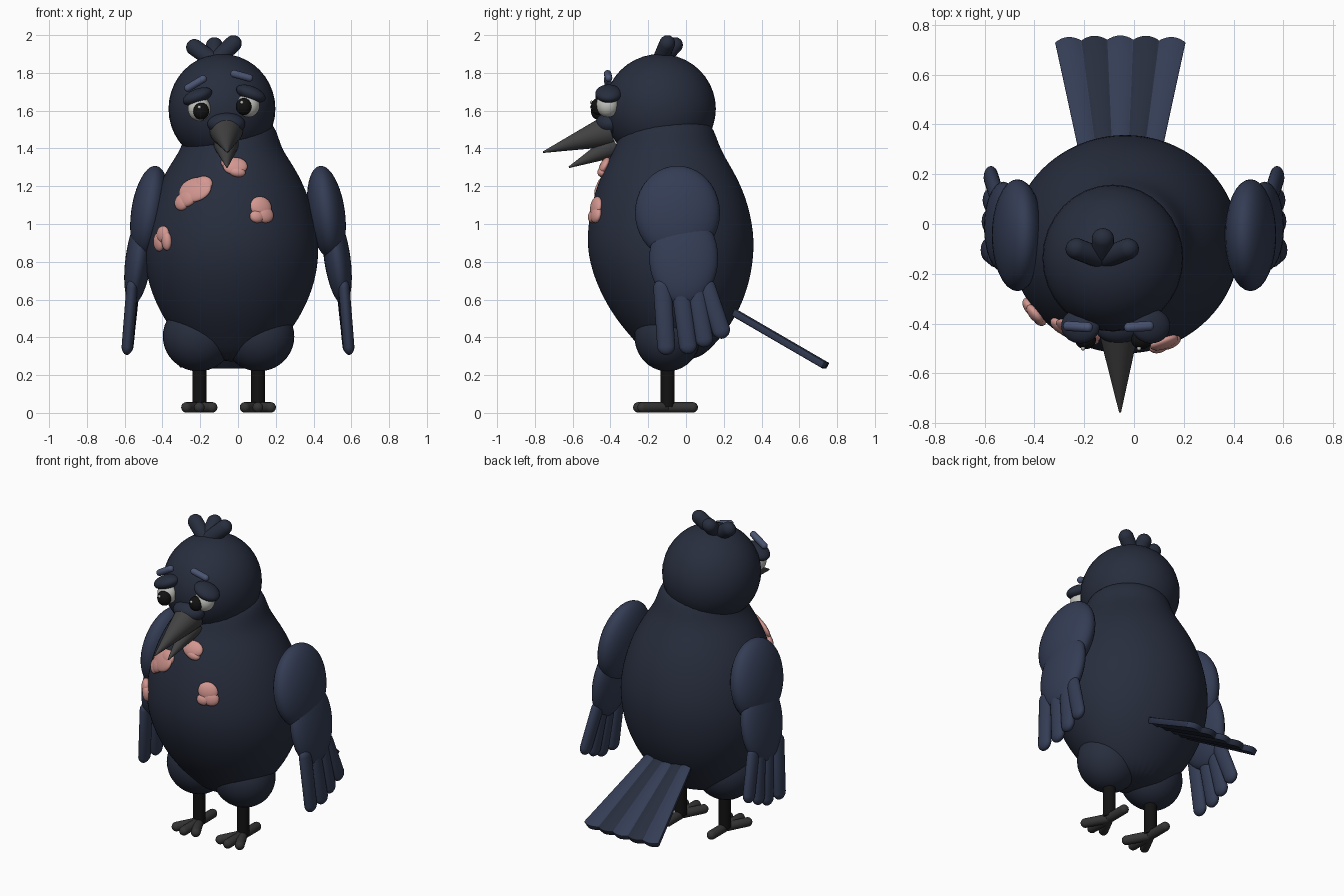
import bpy, bmesh, math
from mathutils import Vector, Matrix

if "Cube" in bpy.data.objects:
    bpy.data.objects.remove(bpy.data.objects["Cube"])


def material(name, r, g, b):
    m = bpy.data.materials.new(name)
    m.diffuse_color = (r, g, b, 1)
    m.use_nodes = True
    m.node_tree.nodes["Principled BSDF"].inputs["Base Color"].default_value = m.diffuse_color
    return m


NAVY = material("navy", .021, .027, .048)
SLATE = material("slate", .034, .046, .09)
BROW = material("brow_blue", .07, .09, .17)
PINK = material("pink", .66, .31, .28)
GREY = material("beak_grey", .055, .055, .055)
TOE = material("toe_grey", .035, .035, .037)
BLACK = material("black", .006, .006, .006)
WHITE = material("eye_white", .55, .55, .52)


def finish(name, bm, *mats):
    bmesh.ops.recalc_face_normals(bm, faces=bm.faces)
    me = bpy.data.meshes.new(name)
    bm.to_mesh(me)
    bm.free()
    ob = bpy.data.objects.new(name, me)
    bpy.context.collection.objects.link(ob)
    for m in mats:
        me.materials.append(m)
    bpy.ops.object.select_all(action='DESELECT')
    ob.select_set(True)
    bpy.context.view_layer.objects.active = ob
    bpy.ops.object.shade_smooth_by_angle(angle=math.radians(50))
    return ob


def ball(name, loc, radii, mat, rot=None):
    """Ellipsoid, optionally turned by a 4x4 rotation."""
    bm = bmesh.new()
    m = Matrix.Translation(loc) @ (rot or Matrix()) @ Matrix.Diagonal((*radii, 1))
    bmesh.ops.create_uvsphere(bm, u_segments=32, v_segments=20, radius=1, matrix=m)
    return finish(name, bm, mat)


def frame(a, b, side):
    """Origin at a, local z along a-b, local x near side."""
    z = (b - a).normalized()
    x = (side - z * side.dot(z)).normalized()
    m = Matrix((x, z.cross(x), z)).transposed().to_4x4()
    return Matrix.Translation(a) @ m


def capsule(name, a, b, rx, ry, mat, side=(1, 0, 0)):
    a, b = Vector(a), Vector(b)
    bm = bmesh.new()
    bmesh.ops.create_uvsphere(bm, u_segments=20, v_segments=13, radius=1)
    for v in bm.verts:
        top = v.co.z > 0
        v.co = Vector((v.co.x * rx, v.co.y * ry, v.co.z * max(rx, ry)))
        if top:
            v.co.z += (b - a).length
    bm.transform(frame(a, b, Vector(side)))
    return finish(name, bm, mat)


def cone(name, a, b, r1, r2, mat):
    a, b = Vector(a), Vector(b)
    bm = bmesh.new()
    d = (b - a).length
    bmesh.ops.create_cone(bm, cap_ends=True, segments=24, radius1=r1, radius2=r2,
                          depth=d, matrix=Matrix.Translation((0, 0, d / 2)))
    bm.transform(frame(a, b, Vector((1, 0, 0))))
    return finish(name, bm, mat)


# body: stacked ellipses (z, half width, front y, back y)
CX = -.035
RINGS = [(.27, .15, -.18, .06), (.38, .27, -.27, .17), (.5, .36, -.375, .26),
         (.65, .43, -.46, .325), (.8, .462, -.513, .356), (.95, .46, -.527, .362),
         (1.15, .41, -.49, .318), (1.3, .335, -.432, .24), (1.4, .262, -.375, .178),
         (1.5, .24, -.345, .15), (1.56, .19, -.28, .10)]
bm = bmesh.new()
N, loops = 32, []
for z, rx, f, k in RINGS:
    loops.append([bm.verts.new((CX + rx * 1.006 * math.cos(t), (f + k) / 2 + (k - f) / 2 * 1.006 * math.sin(t), z))
                  for t in (2 * math.pi * i / N for i in range(N))])
for lo, hi in zip(loops, loops[1:]):
    for i in range(N):
        bm.faces.new((lo[i], lo[(i + 1) % N], hi[(i + 1) % N], hi[i]))
bm.faces.new(loops[0])
bm.faces.new(loops[-1])
body = finish("body", bm, NAVY)
body.modifiers.new("subdivision", 'SUBSURF').levels = 2
body.modifiers[-1].render_levels = 2


def chest(x, z):
    """Point on the front of the body."""
    for p, q in zip(RINGS, RINGS[1:]):
        if p[0] <= z <= q[0]:
            t = (z - p[0]) / (q[0] - p[0])
            rx, f, k = (p[i] + t * (q[i] - p[i]) for i in (1, 2, 3))
            y = (f + k) / 2 - (k - f) / 2 * math.sqrt(max(.02, 1 - ((x - CX) / rx) ** 2))
            return Vector((x, y, z))


# head, beak and its feathered root
ball("head", (-.085, -.137, 1.61), (.283, .295, .29), NAVY)
ball("beak_root", (-.062, -.405, 1.53), (.1, .075, .06), NAVY)
cone("upper_beak", (-.062, -.40, 1.495), (-.056, -.757, 1.38), .088, .004, GREY)
cone("lower_beak", (-.062, -.37, 1.42), (-.058, -.62, 1.30), .066, .004, GREY)

# eyes, drooping lids and brows
for tag, ex, ez, px, pz, lx, lz, tilt in (
        ("left", -.205, 1.61, -.195, 1.597, -.215, 1.675, -22),
        ("right", .055, 1.63, .03, 1.622, .068, 1.69, 22)):
    ball(tag + "_eye", (ex, -.415, ez), (.06, .06, .065), WHITE)
    ball(tag + "_pupil", (px, -.465, pz), (.042, .038, .045), BLACK)
    ball(tag + "_eye_glint", (px - .01, -.5, pz + .022), (.009, .008, .009), WHITE)
    ball(tag + "_eyelid", (lx, -.41, lz), (.082, .07, .04), NAVY,
         Matrix.Rotation(math.radians(tilt), 4, 'Y'))
capsule("left_brow", (-.265, -.41, 1.72), (-.185, -.415, 1.768), .02, .02, BROW, (0, 1, 0))
capsule("right_brow", (-.02, -.415, 1.795), (.06, -.41, 1.773), .02, .02, BROW, (0, 1, 0))

# crest tufts
for i, tip in enumerate(((-.23, -.1, 1.935), (-.125, -.06, 1.945), (-.025, -.1, 1.955))):
    capsule(f"crest_tuft_{i + 1}", (-.125, -.14, 1.86), tip, .045, .042, NAVY)

# bare pink skin patches on the chest (x, z, half width, half height, tilt)
PATCHES = [(-.225, 1.18, .095, .07, 10), (-.295, 1.115, .045, .045, 0), (-.185, 1.21, .055, .045, 0),
           (-.265, 1.14, .06, .05, 30), (-.015, 1.305, .065, .05, 0), (-.005, 1.275, .045, .028, -10),
           (-.055, 1.325, .035, .035, 0), (.12, 1.09, .06, .055, -20), (.14, 1.05, .05, .045, -20),
           (.10, 1.04, .04, .035, 0), (-.395, .945, .045, .045, 20), (-.415, .905, .04, .05, 0),
           (-.375, .91, .03, .05, 0)]
for i, (x, z, rx, rz, ang) in enumerate(PATCHES):
    p = chest(x, z)
    u, w = chest(x + .03, z) - chest(x - .03, z), chest(x, z + .03) - chest(x, z - .03)
    n = u.cross(w).normalized()
    rot = frame(Vector(), n, u) @ Matrix.Rotation(math.radians(ang), 4, 'Z')
    ball(f"skin_patch_{i + 1}", p + n * .004, (rx, rz, .024), PINK, rot)

# wings, mirrored left and right
FEATHERS = [((-.125, .66), (-.105, .355)), ((-.03, .66), (.01, .36)),
            ((.05, .66), (.095, .395)), ((.11, .66), (.185, .44))]
for tag, s in (("right", 1), ("left", -1)):
    lean = Matrix.Rotation(math.radians(-8 * s), 4, 'Y')
    ball(tag + "_wing_shoulder", (.468 * s, -.045, 1.06), (.098, .225, .25), SLATE, lean)
    ball(tag + "_wing_forearm", (.525 * s, -.012, .82), (.07, .182, .25), SLATE, lean)
    for i, ((y0, z0), (y1, z1)) in enumerate(FEATHERS):
        x = (.572 - .004 * i) * s
        capsule(f"{tag}_wing_feather_{i + 1}", (x - .01 * s, y0, z0), (x + .014 * s, y1, z1), .03, .048, SLATE)

# fanned tail with scalloped end and alternating stripes
bm = bmesh.new()
COLS, ROWS = 40, 6
grid = []
for r in range(ROWS + 1):
    row = []
    for c in range(COLS + 1):
        s = 2 * c / COLS - 1
        t = r / ROWS
        t *= 1 - .035 * (1 - abs(math.sin(2.5 * math.pi * (s + 1)))) - .02 * s * s
        ridge = .008 * abs(math.sin(2.5 * math.pi * (s + 1)))
        row.append(bm.verts.new((-.055 + s * (.155 + .11 * t), .25 + .5 * t, .53 - .29 * t + ridge)))
    grid.append(row)
for r in range(ROWS):
    for c in range(COLS):
        f = bm.faces.new((grid[r][c], grid[r][c + 1], grid[r + 1][c + 1], grid[r + 1][c]))
        f.material_index = (c // (COLS // 5)) % 2
tail = finish("tail", bm, SLATE, NAVY)
mod = tail.modifiers.new("thickness", 'SOLIDIFY')
mod.thickness, mod.offset = .036, 0
mod = tail.modifiers.new("soft_edge", 'BEVEL')
mod.width, mod.segments = .012, 2

# thighs, legs and toes
for tag, x in (("left", -.205), ("right", .105)):
    ball(tag + "_thigh", (x - .005 if x < 0 else x + .005, -.098, .405), (.188, .175, .185), NAVY)
    cone(tag + "_leg", (x, -.097, .03), (x, -.097, .3), .037, .037, BLACK)
    for i, (dx, y) in enumerate(((-.068, -.23), (0, -.252), (.068, -.23), (0, .035))):
        capsule(f"{tag}_toe_{i + 1}", (x, -.1, .029), (x + dx, y, .029), .028, .028, TOE, (0, 0, 1))
